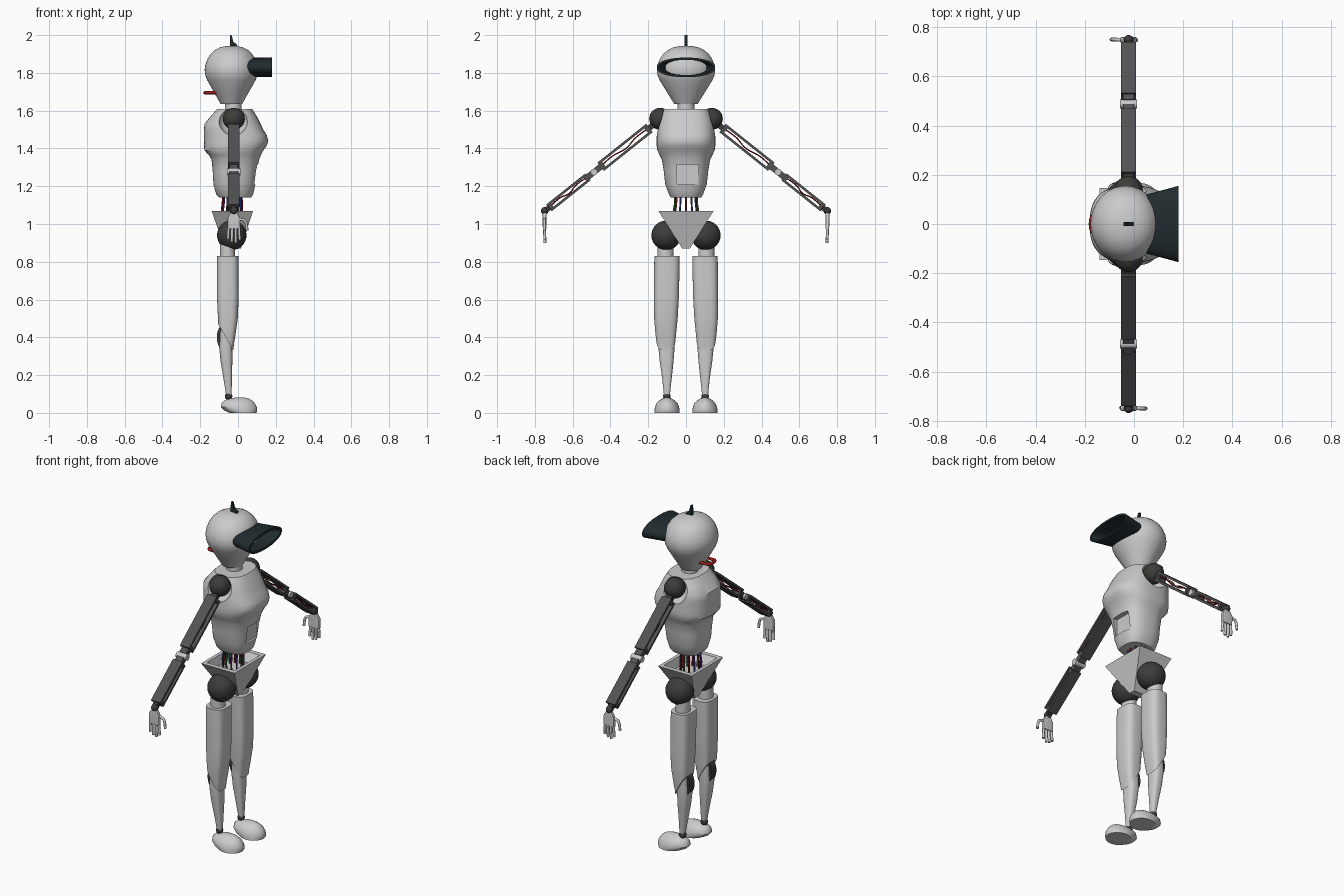
import bpy, bmesh, math
from mathutils import Matrix, Vector

if "Cube" in bpy.data.objects:
    bpy.data.objects.remove(bpy.data.objects["Cube"])


def material(name, r, g, b):
    m = bpy.data.materials.new(name)
    m.diffuse_color = (r, g, b, 1)
    m.use_nodes = True
    m.node_tree.nodes["Principled BSDF"].inputs["Base Color"].default_value = m.diffuse_color
    return m


DARK = material("dark_joint", 0.045, 0.045, 0.043)
ARM = material("arm_grey", 0.085, 0.085, 0.088)
VISOR = material("visor_black", 0.015, 0.024, 0.028)
RED = material("red", 0.35, 0.01, 0.01)
BLUE = material("blue", 0.03, 0.04, 0.35)
GREEN = material("green", 0.02, 0.2, 0.04)
I = Matrix.Identity(4)


def add(name, bm, mat=None, M=I):
    bm.transform(M)
    bmesh.ops.recalc_face_normals(bm, faces=bm.faces)
    me = bpy.data.meshes.new(name)
    bm.to_mesh(me)
    bm.free()
    ob = bpy.data.objects.new(name, me)
    bpy.context.collection.objects.link(ob)
    if mat:
        me.materials.append(mat)
    return ob


def loft(name, rings, n=32, e=2.0, mat=None, cut=None, closed=False, M=I):
    """Skin superellipse rings given as (z, x0, x1, y0, y1)."""
    bm = bmesh.new()
    loops = []
    for z, x0, x1, y0, y1 in rings:
        loop = []
        for i in range(n):
            a = 2 * math.pi * (i + 0.5) / n
            c, s = math.cos(a), math.sin(a)
            px = math.copysign(abs(c) ** (2 / e), c)
            py = math.copysign(abs(s) ** (2 / e), s)
            loop.append(bm.verts.new(((x0 + x1) / 2 + px * (x1 - x0) / 2,
                                      (y0 + y1) / 2 + py * (y1 - y0) / 2, z)))
        loops.append(loop)
    pairs = list(zip(loops, loops[1:]))
    if closed:
        pairs.append((loops[-1], loops[0]))
    for a, b in pairs:
        for i in range(n):
            j = (i + 1) % n
            bm.faces.new((a[i], a[j], b[j], b[i]))
    if not closed:
        bm.faces.new(loops[0])
        bm.faces.new(loops[-1])
    if cut:
        r = bmesh.ops.bisect_plane(bm, geom=bm.verts[:] + bm.edges[:] + bm.faces[:],
                                   plane_co=cut[0], plane_no=cut[1], clear_outer=True)
        bmesh.ops.holes_fill(bm, edges=[g for g in r["geom_cut"] if isinstance(g, bmesh.types.BMEdge)])
    return add(name, bm, mat, M)


def ball(name, c, r, mat=None, M=I, scale=(1, 1, 1)):
    bm = bmesh.new()
    bmesh.ops.create_uvsphere(bm, u_segments=28, v_segments=16, radius=r)
    return add(name, bm, mat, M @ Matrix.Translation(c) @ Matrix.Diagonal((*scale, 1)))


def box(name, x0, x1, y0, y1, z0, z1, mat=None, M=I):
    bm = bmesh.new()
    bmesh.ops.create_cube(bm, size=1)
    bm.transform(Matrix.Translation(((x0 + x1) / 2, (y0 + y1) / 2, (z0 + z1) / 2))
                 @ Matrix.Diagonal((x1 - x0, y1 - y0, z1 - z0, 1)))
    return add(name, bm, mat, M)


def tube(name, pts, r, mat=None, M=I):
    cu = bpy.data.curves.new(name, "CURVE")
    cu.dimensions = "3D"
    cu.bevel_depth, cu.bevel_resolution, cu.use_fill_caps = r, 2, True
    sp = cu.splines.new("NURBS")
    sp.points.add(len(pts) - 1)
    for p, co in zip(sp.points, pts):
        p.co = (*(M @ Vector(co)), 1)
    sp.use_endpoint_u, sp.order_u, sp.resolution_u = True, 3, 5
    if mat:
        cu.materials.append(mat)
    ob = bpy.data.objects.new(name, cu)
    bpy.context.collection.objects.link(ob)
    return ob


def carve(ob, cutter):
    m = ob.modifiers.new("carve", "BOOLEAN")
    m.operation, m.object, m.solver = "DIFFERENCE", cutter, "EXACT"
    cutter.hide_render = True
    bpy.context.view_layer.objects.active = ob
    bpy.ops.object.modifier_apply(modifier=m.name)
    bpy.data.objects.remove(cutter)


# head and neck
profile = [(1.635, .40), (1.70, .66), (1.76, .90), (1.785, .97), (1.815, 1), (1.845, .97), (1.875, .89),
           (1.90, .78), (1.92, .63), (1.935, .43), (1.942, .2), (1.944, .02)]
loft("head", [(z, -.035 - .142 * k, -.035 + .142 * k, -.155 * k, .155 * k) for z, k in profile], n=48)
loft("neck", [(1.58, -.07, .02, -.045, .045), (1.65, -.07, .02, -.045, .045)])

# visor: flared elliptical tube, lofted along x
to_x = Matrix(((0, 0, 1, 0), (0, 1, 0, 0), (1, 0, 0, 0), (0, 0, 0, 1)))
loft("visor", [(.05, 1.777, 1.881, -.12, .12), (.18, 1.777, 1.881, -.155, .155),
               (.18, 1.789, 1.869, -.141, .141), (.05, 1.789, 1.869, -.106, .106)],
     n=48, e=2.2, mat=VISOR, closed=True, M=to_x)

# antenna fin and rear handle
loft("antenna", [(1.93, -.045, .0, -.009, .009), (1.95, -.043, -.005, -.009, .009),
                 (1.965, -.042, -.025, -.009, .009), (2.0, -.042, -.034, -.007, .007)],
     n=4, e=1000, mat=VISOR)
tube("rear_handle", [(-.08, -.035, 1.695), (-.15, -.035, 1.695), (-.175, -.03, 1.695),
                     (-.175, .03, 1.695), (-.15, .035, 1.695), (-.08, .035, 1.695)], .009, RED)

# torso with shoulder sockets and belly recess
body = [(1.14, -.10, .07, .08), (1.155, -.115, .08, .09), (1.21, -.13, .092, .11), (1.28, -.134, .10, .118),
        (1.34, -.14, .112, .128), (1.365, -.155, .122, .14), (1.39, -.178, .135, .152),
        (1.415, -.18, .153, .156), (1.44, -.18, .16, .156), (1.47, -.18, .153, .155),
        (1.50, -.18, .134, .153), (1.53, -.178, .12, .15), (1.57, -.145, .10, .138), (1.61, -.11, .075, .12)]
torso = loft("torso", [(z, a, b, -h, h) for z, a, b, h in body], n=48, e=2.6)
for s in (1, -1):
    carve(torso, ball("socket_cutter", (-.025, s * .16, 1.55), .08))
carve(torso, box("belly_cutter", .078, .2, -.05, .065, 1.21, 1.315))

# waist cables
for i in range(12):
    a = i * math.tau / 12
    x, y = -.03 + .05 * math.cos(a), .06 * math.sin(a)
    tube("waist_cable", [(x, y, 1.0), (x * 1.1, y * 1.12, 1.07), (x, y * .95, 1.11), (x, y, 1.17)],
         .005, (RED, BLUE, DARK, GREEN, RED, BLUE)[i % 6])

# pelvis: hollow inverted pyramid
loft("pelvis", [(.87, -.07, .015, -.02, .02), (1.07, -.14, .08, -.147, .147),
                (1.07, -.12, .06, -.12, .12), (1.02, -.105, .045, -.09, .09)], n=4, e=1000)

# legs
for s in (1, -1):
    def leg(name, rings, **kw):
        return loft(name, [(z, a, b, s * c, s * d) for z, a, b, c, d in rings], **kw)

    ball("hip_joint", (-.033, s * .105, .94), .078, DARK)
    leg("hip_post", [(.80, -.095, -.015, .065, .15), (.90, -.095, -.015, .065, .15)])
    leg("thigh", [(.30, -.085, -.027, .06, .15), (.36, -.095, -.022, .058, .155), (.42, -.102, -.012, .052, .162),
                  (.50, -.106, -.001, .044, .169), (.62, -.112, .004, .037, .17), (.83, -.112, .002, .033, .168)],
        e=3.2, cut=((-.105, 0, .47), (-.145, 0, -.085)))
    loft("knee_joint", [(s * .08, -.47, -.33, -.112, -.03), (s * .125, -.47, -.33, -.112, -.03)],
         mat=DARK, M=Matrix(((0, 1, 0, 0), (0, 0, 1, 0), (-1, 0, 0, 0), (0, 0, 0, 1))))
    leg("shin", [(.095, -.063, -.034, .085, .117), (.18, -.077, -.032, .076, .126), (.27, -.092, -.03, .066, .139),
                 (.35, -.1, -.03, .06, .147), (.44, -.095, -.032, .06, .147)], e=2.8)
    ball("ankle_joint", (-.05, s * .101, .088), .02, DARK)
    leg("foot", [(0, -.045, .098, .035, .166), (.012, -.072, .102, .034, .167), (.03, -.09, .101, .036, .165),
                 (.05, -.088, .09, .044, .157), (.065, -.075, .076, .058, .143), (.076, -.045, .056, .075, .126),
                 (.082, -.01, .03, .095, .106)])

# arms: the second is the first turned half round
tilt = Matrix.Translation((0, .135, 1.555)) @ Matrix.Rotation(math.radians(-38.5), 4, "X")
for turn in (0, math.pi):
    R = Matrix.Translation((-.022, 0, 0)) @ Matrix.Rotation(turn, 4, "Z")
    A = R @ tilt
    ball("shoulder_joint", (0, .137, 1.557), .058, DARK, R)
    for part, a, b, h in (("upper_arm", .075, .405, .028), ("forearm", .49, .755, .023)):
        for side in (1, -1):
            box(part + "_plate", -.031, .031, a, b, *sorted((side * h, side * (h - .013))), ARM, A)
        for y in (a + .004, b - .022):
            box(part + "_end", -.027, .027, y, y + .018, -h + .01, h - .01, ARM, A)
        for k, m in ((-.015, RED), (0, None), (.015, RED)):
            tube(part + "_cable", [(k, a, 0), (k, a + .08, .012), (k, (a + b) / 2, -.014),
                                   (k, b - .08, .012), (k, b, 0)], .0035, m, A)
    box("shoulder_link", -.02, .02, .04, .08, -.015, .015, DARK, A)
    box("elbow_fork_upper", -.022, .022, .4, .438, -.016, .016, ARM, A)
    box("elbow_fork_lower", -.022, .022, .46, .495, -.016, .016, ARM, A)
    loft("elbow_pin", [(-.034, -.018, .018, -.018, .018), (.034, -.018, .018, -.018, .018)],
         M=A @ Matrix.Translation((0, .45, 0)) @ Matrix.Rotation(math.pi / 2, 4, "Y"))
    box("wrist_link", -.014, .014, .75, .78, -.014, .014, DARK, A)
    ball("wrist_joint", (0, .748, 1.07), .02, DARK, R)
    # hand
    loft("palm", [(.975, -.034, .034, .738, .758), (1.03, -.034, .034, .738, .76),
                  (1.058, -.018, .018, .738, .758)], n=16, e=6, M=R)
    for i, tip in enumerate((.915, .9, .905, .92)):
        x = -.027 + i * .018
        tube("finger", [(x, .748, .985), (x * 1.1, .75, .945), (x * 1.15, .746, tip)], .0075, None, R)
    tube("thumb", [(-.025, .748, 1.025), (-.055, .75, 1.025), (-.068, .75, 1.0), (-.07, .75, .965)],
         .0075, None, R)

# smooth shading with crisp edges
bpy.ops.object.select_all(action="DESELECT")
for ob in bpy.context.scene.objects:
    if ob.type == "MESH":
        ob.select_set(True)
        bpy.context.view_layer.objects.active = ob
bpy.ops.object.shade_smooth_by_angle(angle=math.radians(35))
